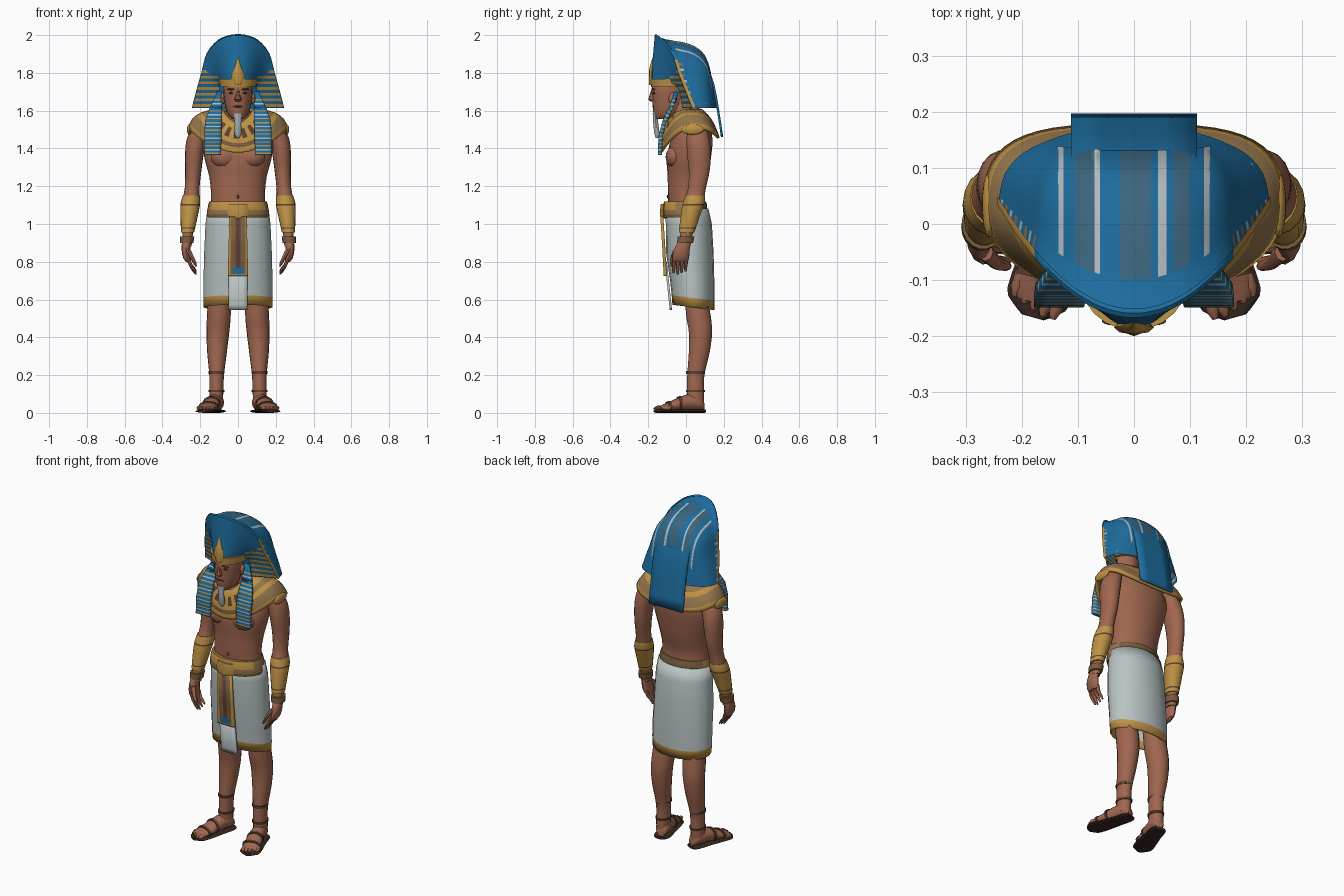
import bpy, bmesh
from math import sin, cos, pi, radians, copysign
from mathutils import Vector, Matrix

if "Cube" in bpy.data.objects:
    bpy.data.objects.remove(bpy.data.objects["Cube"])


def colour(name, r, g, b):
    m = bpy.data.materials.new(name)
    m.diffuse_color = (r, g, b, 1)
    m.use_nodes = True
    node = m.node_tree.nodes["Principled BSDF"]
    node.inputs["Base Color"].default_value = (r, g, b, 1)
    node.inputs["Roughness"].default_value = 0.8
    return m


BLUE = colour("blue cloth", .012, .15, .34)
WORN = colour("worn blue cloth", .045, .13, .21)
GOLD = colour("gold", .52, .29, .06)
TAN = colour("tan leather", .29, .175, .07)
BRONZE = colour("bronze", .19, .11, .045)
SKIN = colour("skin", .35, .135, .08)
LINEN = colour("linen", .49, .55, .55)
SILVER = colour("silver", .44, .49, .52)
DARK = colour("dark leather", .035, .02, .015)
SHADE = colour("brown detail", .11, .05, .03)


def build(name, bm, mat, mirror=False, thick=0):
    bmesh.ops.recalc_face_normals(bm, faces=bm.faces)
    me = bpy.data.meshes.new(name)
    bm.to_mesh(me)
    bm.free()
    me.materials.append(mat)
    me.shade_smooth()
    me.set_sharp_from_angle(angle=radians(42))
    o = bpy.data.objects.new(name, me)
    bpy.context.scene.collection.objects.link(o)
    if mirror:
        o.modifiers.new("mirror", 'MIRROR')
    if thick:
        s = o.modifiers.new("thickness", 'SOLIDIFY')
        s.thickness, s.offset = thick, 0
    return o


def spline(pts, k):
    """Catmull-Rom through tuples, k steps per span."""
    out, p = [], [Vector(q) for q in pts]
    for i in range(len(p) - 1):
        a, b, c, d = p[max(i - 1, 0)], p[i], p[i + 1], p[min(i + 2, len(p) - 1)]
        for j in range(k):
            t = j / k
            out.append(b + (c - a) * t / 2 + (a * 2 - b * 5 + c * 4 - d) * t * t / 2
                       + (b * 3 - a - c * 3 + d) * t ** 3 / 2)
    return out + [p[-1]]


def grid(name, rows, mat, loop=False, cap=False, turn=None, **kw):
    bm = bmesh.new()
    vs = [[bm.verts.new(p) for p in row] for row in rows]
    n = len(rows[0])
    for a, b in zip(vs, vs[1:]):
        for i in range(n if loop else n - 1):
            j = (i + 1) % n
            bm.faces.new((a[i], a[j], b[j], b[i]))
    if cap:
        bm.faces.new(vs[0])
        bm.faces.new(vs[-1])
    if turn:
        bmesh.ops.rotate(bm, verts=bm.verts, cent=turn[0], matrix=Matrix.Rotation(turn[1], 3, 'Z'))
    return build(name, bm, mat, **kw)


def loft(name, rings, mat, n=18, k=1, along='Z', cap=True, **kw):
    """Ellipse rings (x, y, z, radius, other radius) lofted along Z or Y."""
    rows = []
    for x, y, z, r, s in spline(rings, k):
        ang = [2 * pi * i / n for i in range(n)]
        rows.append([(x + r * cos(a), y + s * sin(a), z) if along == 'Z'
                     else (x + r * cos(a), y, z + s * sin(a)) for a in ang])
    return grid(name, rows, mat, loop=True, cap=cap, **kw)


def blob(name, at, size, mat, **kw):
    bm = bmesh.new()
    bmesh.ops.create_uvsphere(bm, u_segments=14, v_segments=8, radius=1)
    bmesh.ops.scale(bm, vec=size, verts=bm.verts)
    bmesh.ops.translate(bm, vec=at, verts=bm.verts)
    return build(name, bm, mat, **kw)


def sheet(name, path, mat, thick=.012, **kw):
    """Strip through (inner x, outer x, y, z) stations."""
    return grid(name, [[(a + (b - a) * t / 4, y, z) for t in range(5)] for a, b, y, z in path],
                mat, thick=thick, **kw)


def paint(o, mats, rule, x=(), z=()):
    """Cut at the given x and z, then pick a material by face centre."""
    bm = bmesh.new()
    bm.from_mesh(o.data)
    for cut, no in [(c, Vector((1, 0, 0))) for c in x] + [(c, Vector((0, 0, 1))) for c in z]:
        bmesh.ops.bisect_plane(bm, geom=bm.verts[:] + bm.edges[:] + bm.faces[:],
                               plane_co=no * cut, plane_no=no)
    for f in bm.faces:
        f.material_index = int(rule(f.calc_center_median()))
    bm.to_mesh(o.data)
    bm.free()
    for m in mats:
        o.data.materials.append(m)


def stripes(o, mats, low, high, step, share, where=lambda c: True):
    """Level stripes taking the given materials in turn."""
    count = round((high - low) / step)
    cuts = [low + step * (i + s) for i in range(count) for s in (0, share)]

    def rule(c):
        i, rest = divmod((c.z - low) / step, 1)
        return 1 + i % len(mats) if low < c.z < high and rest < share and where(c) else 0
    paint(o, mats, rule, z=cuts)


# Torso and chest
loft("torso", [(0, .01, 1.04, .15, .1), (0, 0, 1.15, .143, .096), (0, .01, 1.25, .152, .107),
               (0, .015, 1.35, .178, .117), (0, .03, 1.45, .185, .11), (0, .03, 1.54, .14, .085),
               (0, -.02, 1.59, .066, .06), (0, -.04, 1.66, .055, .055)], SKIN, n=24, k=3)
blob("pectoral", (.07, -.055, 1.355), (.076, .053, .06), SKIN, mirror=True)
blob("navel", (0, -.096, 1.145), (.006, .006, .01), SHADE)

# Head and face
loft("head", [(0, -.13, 1.555, .025, .03), (0, -.105, 1.572, .048, .065), (0, -.095, 1.61, .064, .08),
              (0, -.09, 1.66, .073, .088), (0, -.09, 1.72, .078, .092), (0, -.08, 1.78, .07, .085)],
     SKIN, n=20, k=2)
loft("nose", [(0, -.178, 1.648, .012, .008), (0, -.182, 1.658, .019, .018),
              (0, -.178, 1.685, .01, .014), (0, -.172, 1.715, .008, .01)], SKIN, n=8)
blob("eye", (.032, -.169, 1.693), (.017, .007, .006), DARK, mirror=True)
blob("eyebrow", (.034, -.172, 1.713), (.024, .009, .005), SHADE, mirror=True)
blob("mouth", (0, -.172, 1.622), (.026, .007, .005), SHADE)
blob("ear", (.08, -.07, 1.665), (.012, .022, .032), SKIN, mirror=True)
loft("beard", [(0, -.152, 1.455, .006, .008), (0, -.153, 1.475, .019, .015),
               (0, -.16, 1.53, .017, .014), (0, -.163, 1.585, .022, .014)], SILVER, n=10)

# Headdress: hood arches from the front rim to the nape
half = [(1, 0), (.92, .2), (.8, .47), (.68, .74), (.44, .92), (.2, .985)]
outline = spline([(-x, h) for x, h in half] + [(0, 1)] + half[::-1], 3)


def arch(width, top, mid_y, side_y):
    return [(x * width, mid_y + (side_y - mid_y) * x * x, 1.615 + (top - 1.615) * h) for x, h in outline]


arches = spline([(.243, 2, -.165, .035), (.24, 1.975, -.1, .05), (.23, 1.95, .02, .09),
                 (.2, 1.89, .1, .125), (.15, 1.76, .14, .15), (.11, 1.63, .16, .163)], 3)
hood = grid("hood", [arch(*a) for a in arches], BLUE)
stripes(hood, [SILVER, TAN], 1.63, 1.87, .03, .4, lambda c: abs(c.x) > .14 and c.y < .125 - .6 * (c.z - 1.62))

# Faded lengthwise folds over the crown of the hood: left edge, right edge, slot
folds = [(-.135, -.126, 1), (-.105, -.07, 2), (-.07, -.061, 1), (-.025, .03, 2),
         (.043, .058, 1), (.07, .1, 2), (.125, .135, 1)]
paint(grid("hood_fold", [arch(w, t + .002, m + .001, s) for w, t, m, s in arches[3:12]], BLUE),
      [SILVER, WORN], lambda c: sum(slot for a, b, slot in folds if a < c.x < b),
      x=[edge for fold in folds for edge in fold[:2]])

# Flared crown front and striped side wings
rim = arch(*arches[0])
brow = [(.105, -.02, 1.615), (.1, -.03, 1.68), (.098, -.05, 1.73), (.092, -.09, 1.75),
        (.065, -.145, 1.755), (.035, -.175, 1.76)]
brow = spline([(-x, y, z) for x, y, z in brow] + [(0, -.186, 1.765)] + brow[::-1], 3)
crown = grid("crown_front", [[Vector(p).lerp(q, t / 5) for p, q in zip(rim, brow)]
                             for t in range(6)], BLUE)
stripes(crown, [GOLD], 1.62, 1.83, .03, .48,
        lambda c: abs(c.x) > .1 and c.z < 1.75 + .5 * (abs(c.x) - .05))
edge = [[Vector(p) + Vector((0, .006 + .008 * cos(a), .005 * sin(a))) for a in (0, pi / 2, pi, 3 * pi / 2)]
        for p in rim]
paint(grid("crown_rim", edge, BLUE, loop=True, cap=True), [GOLD], lambda c: c.z < 1.87)

# Nape flap, chest lappets, brow band and serpent ornament
sheet("nape_flap", [(-.112, .112, y, z) for y, z in
                    spline([(.06, 1.88), (.105, 1.84), (.145, 1.735), (.17, 1.6), (.191, 1.46)], 2)], BLUE)
lappet = sheet("lappet", [(.085, .11, -.05, 1.7), (.085, .15, -.08, 1.61), (.086, .175, -.115, 1.54),
                          (.088, .178, -.135, 1.46), (.09, .178, -.138, 1.365)],
               BLUE, thick=.022, mirror=True)
stripes(lappet, [GOLD, SILVER, GOLD], 1.37, 1.67, .02, .35)
loft("brow_band", [(0, -.085, 1.725, .095, .099), (0, -.085, 1.768, .101, .105)], GOLD, n=24)
loft("serpent", [(0, -.183, 1.735, .014, .012), (0, -.184, 1.78, .036, .013), (0, -.182, 1.81, .024, .014),
                 (0, -.178, 1.84, .014, .012), (0, -.172, 1.885, .002, .004)], GOLD, n=8)

# Broad collar: rings from the neck out over the shoulders, squarer behind
rows = []
for rx, front, back, zs, zf, zb in spline([
        (.075, -.1, .04, 1.595, 1.535, 1.61), (.125, -.115, .085, 1.6, 1.5, 1.6),
        (.19, -.126, .13, 1.585, 1.45, 1.55), (.235, -.132, .155, 1.555, 1.405, 1.5),
        (.262, -.132, .172, 1.505, 1.378, 1.455)], 2):
    row = []
    for i in range(48):
        c, s = cos(2 * pi * i / 48), sin(2 * pi * i / 48)
        mid = (front + back) / 2 + .012
        if s > 0:
            x, y = rx * copysign(abs(c) ** .62, c), mid + (back - mid) * s ** .65
        else:
            x, y = rx * c, mid + (mid - front) * s
        row.append((x, y, zs + ((zb if s > 0 else zf) - zs) * s * s))
    rows.append(row)
collar = grid("collar", rows, GOLD, loop=True, thick=.014)
for f in collar.data.polygons:
    ring, side = f.index // 48, abs(f.center.x) > .12 or f.center.y > 0
    pendant = ring in (2, 3) and f.index % 2
    f.material_index = (1 if ring in (1, 3, 5, 6) else 0) if side else 2 if pendant else 3 * (ring == 5)
for m in (TAN, SHADE, BRONZE):
    collar.data.materials.append(m)
blob("shoulder_tip", (.258, .035, 1.5), (.013, .06, .028), GOLD, mirror=True)

# Arms, bracers and hands
loft("arm", [(.185, .055, 1.53, .04, .05), (.215, .063, 1.46, .053, .06), (.23, .068, 1.38, .05, .064),
             (.237, .07, 1.28, .043, .056), (.243, .058, 1.19, .039, .048), (.25, .042, 1.12, .045, .052),
             (.257, .025, 1.04, .04, .046), (.266, .003, .95, .028, .034), (.272, -.01, .88, .026, .034)],
     SKIN, k=3, mirror=True)
bracer = loft("bracer", [(.247, .048, 1.15, .045, .053), (.252, .041, 1.11, .052, .058),
                         (.257, .027, 1.06, .048, .054), (.267, .003, .955, .035, .042)],
              GOLD, k=2, mirror=True)
paint(bracer, [SHADE], lambda c: 1.098 < c.z < 1.106 or .975 < c.z < .982,
      z=(1.106, 1.098, .982, .975))
loft("wrist_ring", [(.272, -.005, .9, .036, .043), (.269, 0, .935, .038, .045)], BRONZE, mirror=True)
loft("palm", [(.272, -.01, .91, .024, .03), (.276, -.022, .865, .023, .042),
              (.27, -.028, .82, .02, .044), (.262, -.03, .8, .014, .04)], SKIN, n=12, k=2, mirror=True)
for i in range(4):
    y, drop = -.06 + .021 * i, .008 * abs(i - 1)
    loft("finger", [(.265, y, .82, .011, .0105), (.252, y - .004, .785, .0105, .01),
                    (.235, y - .006, .752 + drop, .009, .009), (.222, y - .005, .732 + drop, .004, .005)],
         SKIN, n=8, mirror=True)
loft("thumb", [(.265, -.05, .865, .014, .016), (.245, -.07, .825, .012, .012),
               (.228, -.075, .79, .009, .009), (.222, -.075, .775, .004, .005)], SKIN, n=8, mirror=True)

# Kilt with gold hem, belt and hanging apron
kilt = loft("kilt", [(0, .005, 1.08, .158, .11), (0, .015, 1, .168, .118), (0, .02, .85, .175, .122),
                     (0, .033, .7, .179, .113), (0, .037, .61, .18, .109), (0, .039, .56, .178, .107)],
            LINEN, n=20, cap=False, thick=.008)
paint(kilt, [GOLD], lambda c: c.z < .61)
for v in kilt.data.vertices:
    if v.co.z < .65:
        v.co.z -= .13 * (v.co.y - .03)
belt = loft("belt", [(0, -.005, 1.035, .163, .116), (0, -.003, 1.05, .166, .12),
                     (0, -.005, 1.075, .162, .118), (0, -.005, 1.105, .157, .115),
                     (0, -.005, 1.12, .152, .11)], BRONZE, n=28)
paint(belt, [GOLD, TAN], lambda c: 1 if c.y < -.05 and c.z > 1.075 else 2 if c.z > 1.05 and c.y < .05 else 0)
loft("buckle", [(0, -.12, 1.03, .045, .016), (0, -.122, 1.06, .062, .018), (0, -.12, 1.105, .05, .014)],
     GOLD, n=10)
apron = sheet("apron", [(-.046, .046, -.128, 1.04), (-.05, .05, -.118, .88), (-.054, .054, -.11, .725)],
              BRONZE, thick=.016)
paint(apron, [GOLD, BLUE, SHADE], lambda c: 1 if abs(c.x) > .039 or c.z < .735 else
      2 if c.z < .77 and abs(c.x) < .03 else 3 if abs(c.x) < .012 else 0,
      x=(-.039, -.03, -.012, .012, .03, .039), z=(.735, .77))
under = sheet("under_apron", [(-.05, .05, -.107, .8), (-.05, .05, -.08, .545)], LINEN)
paint(under, [SILVER], lambda c: c.z < .57, z=(.57,))

# Legs
loft("leg", [(.088, .035, .78, .068, .065), (.098, .05, .65, .062, .062), (.1, .06, .56, .062, .064),
             (.102, .068, .5, .063, .066), (.107, .077, .42, .06, .062), (.111, .07, .32, .052, .056),
             (.113, .052, .2, .039, .046), (.115, .05, .1, .037, .046), (.115, .05, .04, .036, .045)],
     SKIN, k=3, mirror=True)

# Sandalled feet, toes turned outward
pivot = ((.115, .05, 0), radians(15.5))
foot = [(.115, .095, .035, .022, .02), (.115, .07, .055, .038, .04), (.115, 0, .055, .041, .042),
        (.117, -.07, .04, .047, .029), (.12, -.13, .028, .048, .015), (.12, -.15, .025, .035, .01)]
loft("foot", foot, SKIN, n=14, k=2, along='Y', turn=pivot, mirror=True)
loft("sole", [(x, y * 1.05, .009, r + .01, .009) for x, y, z, r, s in foot] +
     [(.12, -.176, .009, .02, .008)], DARK, n=14, k=2, along='Y', turn=pivot, mirror=True)
for i in range(5):
    x, y = .085 + .019 * i, -.152 + .007 * max(i - 1, 0)
    loft("toe", [(x, y + .03, .027, .011, .013), (x, y, .026, .012, .012), (x, y - .018, .022, .005, .005)],
         SKIN, n=8, along='Y', turn=pivot, mirror=True)
for y, z, r, s in ((-.1, .034, .053, .026), (-.04, .047, .049, .04)):
    loft("foot_strap", [(.117, y - .007, z, r, s), (.117, y + .007, z + .003, r, s)],
         SHADE, along='Y', turn=pivot, mirror=True)
for z, tall in ((.11, .012), (.207, .015)):
    loft("ankle_strap", [(.114, .05, z, .041, .05), (.113, .051, z + tall, .043, .051)], SHADE, mirror=True)
